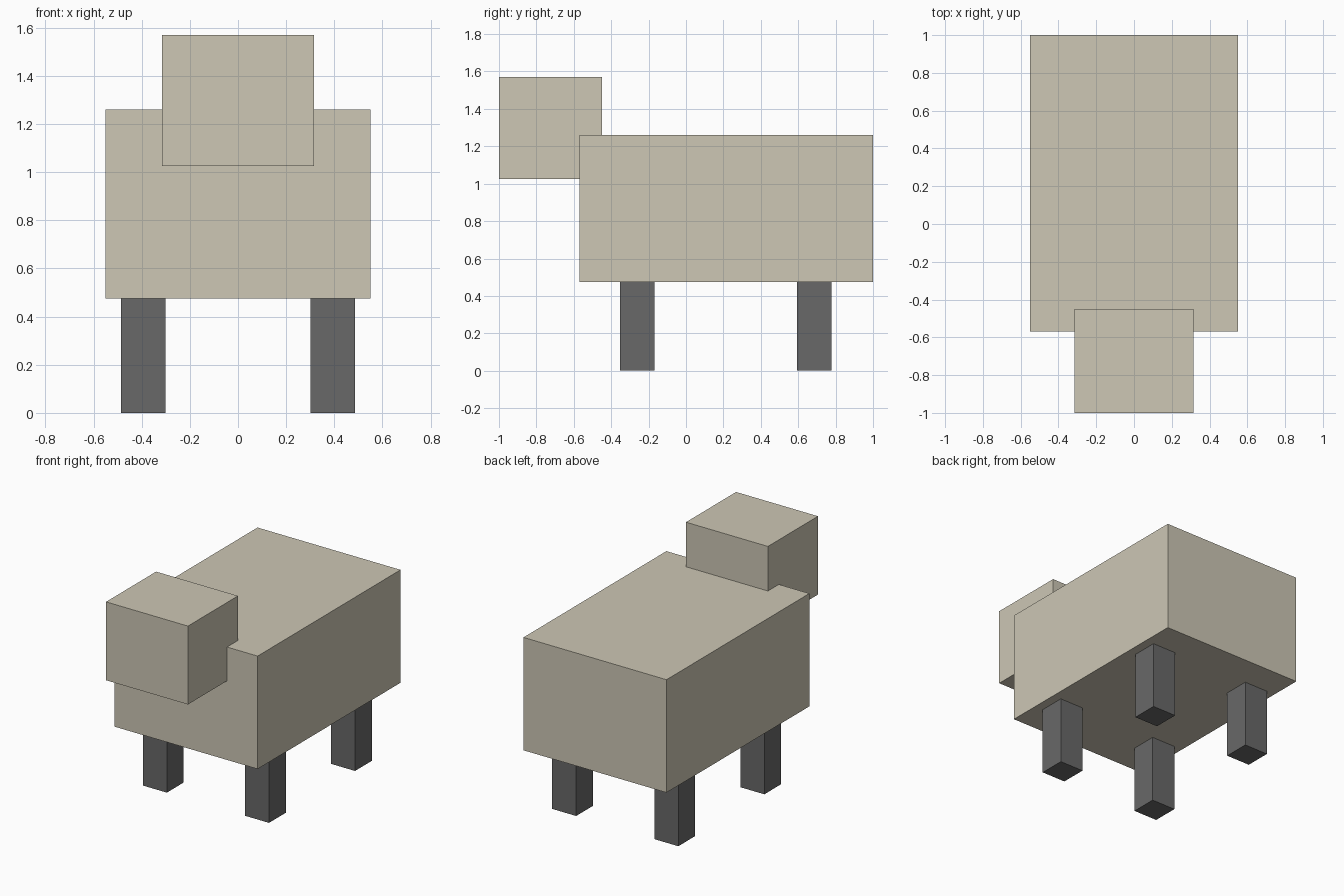
import bpy

if "Cube" in bpy.data.objects:
    bpy.data.objects.remove(bpy.data.objects["Cube"])


def material(name, color):
    mat = bpy.data.materials.new(name)
    mat.diffuse_color = (*color, 1.0)
    mat.use_nodes = True
    mat.node_tree.nodes["Principled BSDF"].inputs["Base Color"].default_value = mat.diffuse_color
    return mat


def box(name, low, high, mat):
    """Axis-aligned block between two opposite corners."""
    center = [(a + b) / 2 for a, b in zip(low, high)]
    size = [b - a for a, b in zip(low, high)]
    bpy.ops.mesh.primitive_cube_add(size=1, location=center)
    obj = bpy.context.object
    obj.name = name
    obj.scale = size
    bpy.ops.object.transform_apply(location=False, rotation=False, scale=True)
    obj.data.materials.append(mat)
    return obj


wool = material("wool", (0.61, 0.57, 0.46))
dark = material("dark_grey", (0.14, 0.14, 0.14))

# Body and overlapping head
box("body", (-0.55, -0.57, 0.475), (0.55, 1.0, 1.26), wool)
box("head", (-0.315, -1.0, 1.025), (0.315, -0.45, 1.57), wool)

# Four square legs
LEG = 0.185
for end, y in (("front", -0.26), ("back", 0.685)):
    for side, x in (("left", -0.393), ("right", 0.393)):
        box(f"{end}_{side}_leg",
            (x - LEG / 2, y - LEG / 2, 0.0),
            (x + LEG / 2, y + LEG / 2, 0.475), dark)
